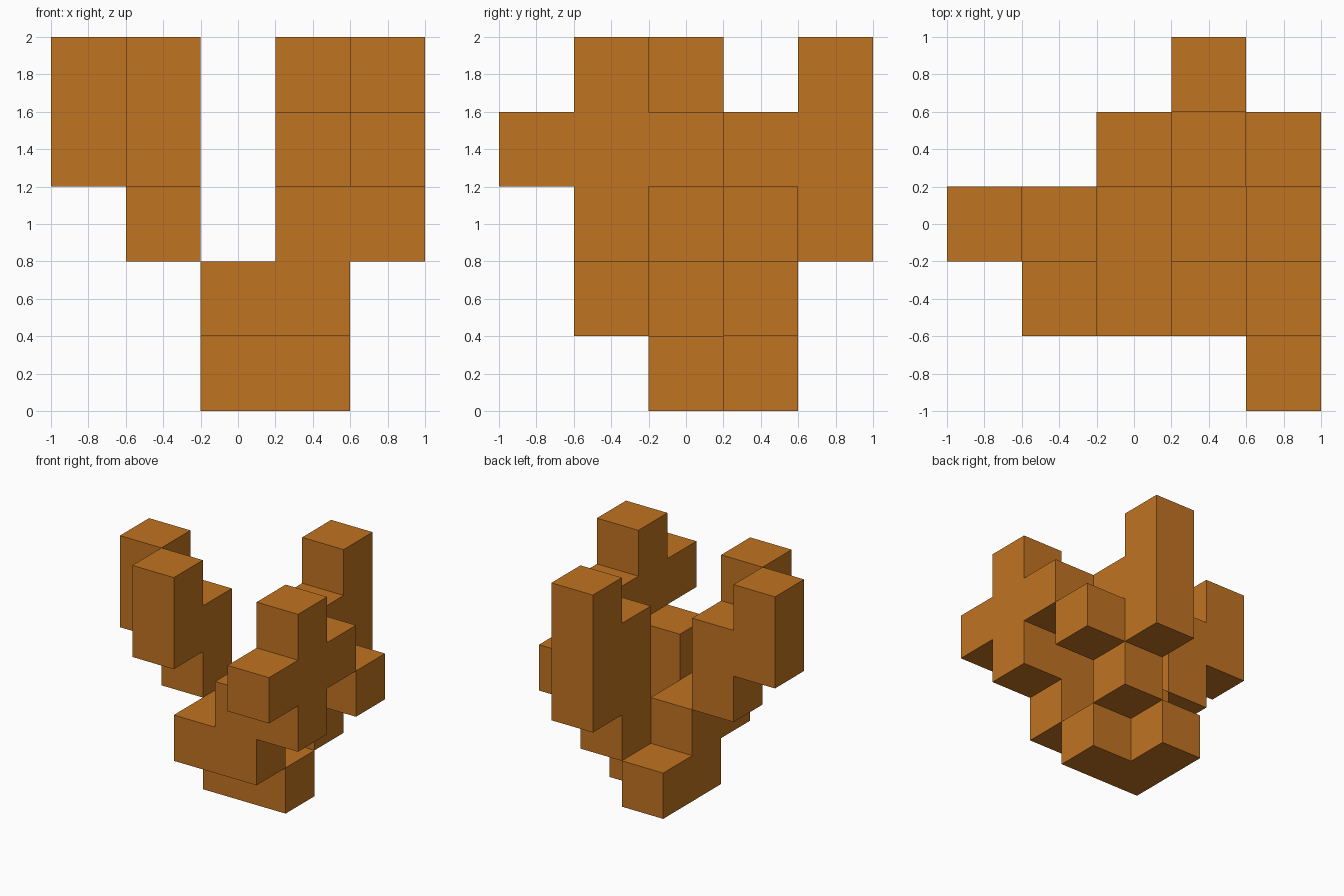
import bpy, bmesh
from mathutils import Vector
from itertools import product

cube = bpy.data.objects.get("Cube")
if cube:
    bpy.data.objects.remove(cube, do_unlink=True)

CELL = 0.4
COLOUR = (0.53, 0.172, 0.0155, 1.0)

mat = bpy.data.materials.new("warm orange")
mat.use_nodes = True
mat.diffuse_color = COLOUR
bsdf = next(n for n in mat.node_tree.nodes if n.type == 'BSDF_PRINCIPLED')
bsdf.inputs["Base Color"].default_value = COLOUR
bsdf.inputs["Roughness"].default_value = 0.8


def column(x, y, low, high):
    """Grid cells of one upright column, low to high inclusive."""
    return {(x, y, z) for z in range(low, high + 1)}


# Each part is a set of upright columns on a five-cell grid
PARTS = {
    "base_corner": [(2, 2, 0, 1), (3, 2, 0, 0), (2, 3, 0, 0)],
    "front_step": [(2, 1, 1, 1), (3, 1, 1, 2)],
    "front_arm": [(4, 1, 2, 4), (4, 0, 3, 3), (4, 2, 3, 3)],
    "back_arm": [(3, 3, 1, 3), (3, 4, 2, 4), (4, 3, 2, 2)],
    "right_arm": [(1, 2, 2, 3), (1, 1, 3, 4), (0, 2, 3, 4)],
}
cells = {name: set().union(*(column(*c) for c in cols))
         for name, cols in PARTS.items()}
filled = set().union(*cells.values())


def add_skin(bm, cell):
    """Add the faces of a cell that do not touch another cell."""
    centre = Vector((cell[0] - 2, cell[1] - 2, cell[2] + 0.5))
    for axis, sign in product(range(3), (-1, 1)):
        other = list(cell)
        other[axis] += sign
        if tuple(other) in filled:
            continue
        corners = []
        for u, v in ((-1, -1), (1, -1), (1, 1), (-1, 1)):
            offset = Vector()
            offset[axis] = sign
            offset[(axis + 1) % 3] = u
            offset[(axis + 2) % 3] = v
            corners.append(bm.verts.new((centre + offset / 2) * CELL))
        bm.faces.new(corners[::sign])


# Skin every part, then merge its coplanar faces
for name, part in cells.items():
    bm = bmesh.new()
    for cell in sorted(part):
        add_skin(bm, cell)
    bmesh.ops.remove_doubles(bm, verts=bm.verts[:], dist=0.001)
    bmesh.ops.dissolve_limit(bm, angle_limit=0.01,
                             verts=bm.verts[:], edges=bm.edges[:])
    mesh = bpy.data.meshes.new(name)
    bm.to_mesh(mesh)
    bm.free()
    mesh.materials.append(mat)
    bpy.context.collection.objects.link(bpy.data.objects.new(name, mesh))
